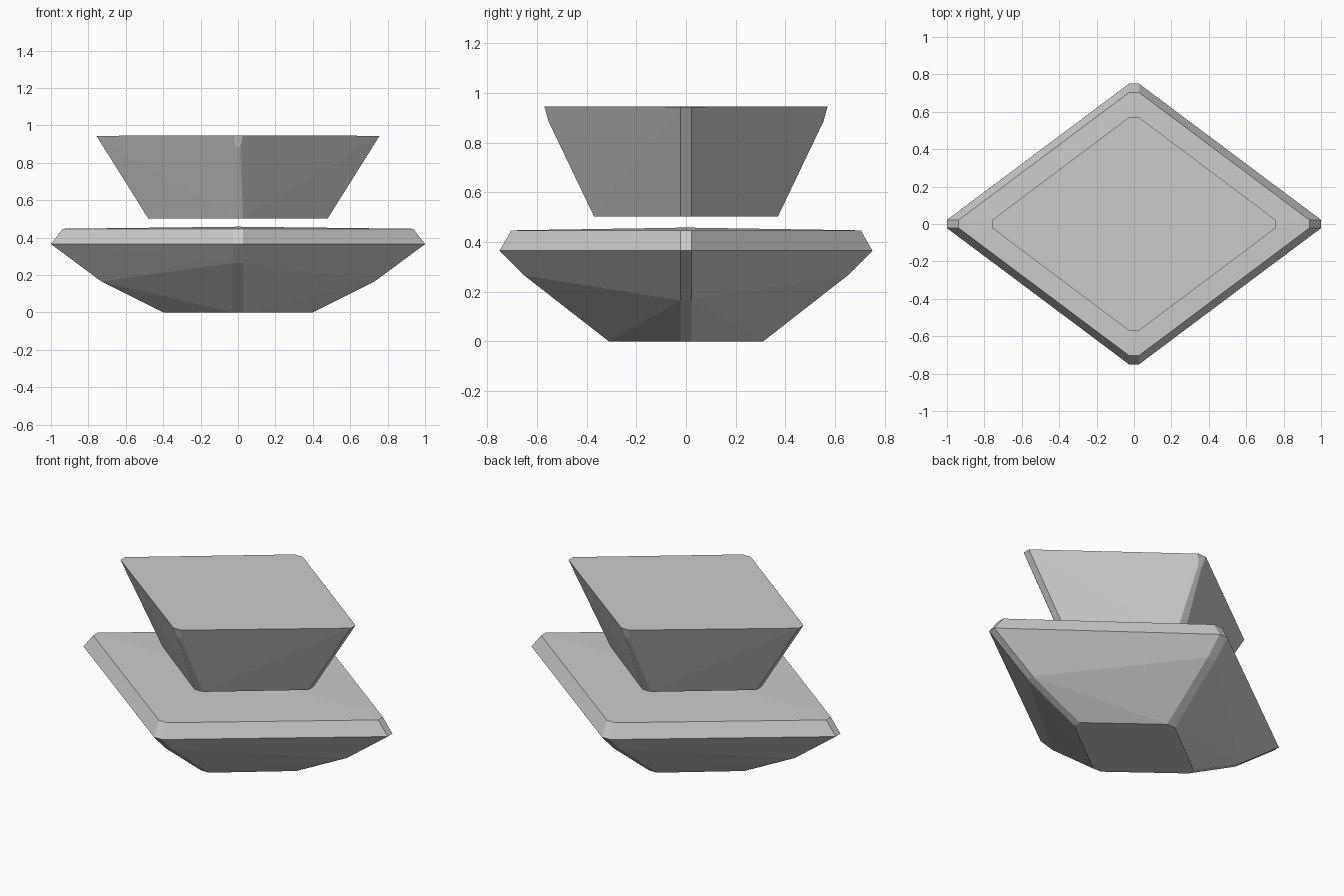
import bpy, bmesh

if "Cube" in bpy.data.objects:
    bpy.data.objects.remove(bpy.data.objects["Cube"])

WX, WY = 0.022, 0.027  # half widths of the blunted side and front/back corners


def side_corners(x, z, w=WX):
    return [(sx * x, s * w, z) for sx in (-1, 1) for s in (-1, 1)]


def end_corners(y, z, w=WY):
    return [(s * w, sy * y, z) for sy in (-1, 1) for s in (-1, 1)]


def diamond(x, y, z):
    return side_corners(x, z) + end_corners(y, z, WY)


def faceted_solid(name, points):
    bm = bmesh.new()
    for p in points:
        bm.verts.new(p)
    out = bmesh.ops.convex_hull(bm, input=bm.verts[:])
    loose = [v for v in bm.verts if not v.link_faces]
    bmesh.ops.delete(bm, geom=loose, context='VERTS')
    bmesh.ops.dissolve_limit(bm, angle_limit=0.005, verts=bm.verts[:], edges=bm.edges[:])
    bmesh.ops.recalc_face_normals(bm, faces=bm.faces[:])
    mesh = bpy.data.meshes.new(name)
    bm.to_mesh(mesh)
    bm.free()
    obj = bpy.data.objects.new(name, mesh)
    bpy.context.collection.objects.link(obj)
    return obj


# Wide lower body: small foot, bulged corners, rim, bevelled and slightly domed top
faceted_solid("lower_body",
              diamond(0.40, 0.31, 0.0)
              + side_corners(0.73, 0.165)
              + end_corners(0.65, 0.265)
              + diamond(1.0, 0.75, 0.365)
              + diamond(0.937, 0.703, 0.447)
              + [(0, 0, 0.458)])

# Floating upper block, flaring upwards, with pinched front and back corners
faceted_solid("upper_block",
              diamond(0.48, 0.37, 0.503)
              + end_corners(0.553, 0.885, 0.012)
              + side_corners(0.757, 0.944)
              + end_corners(0.57, 0.946))
